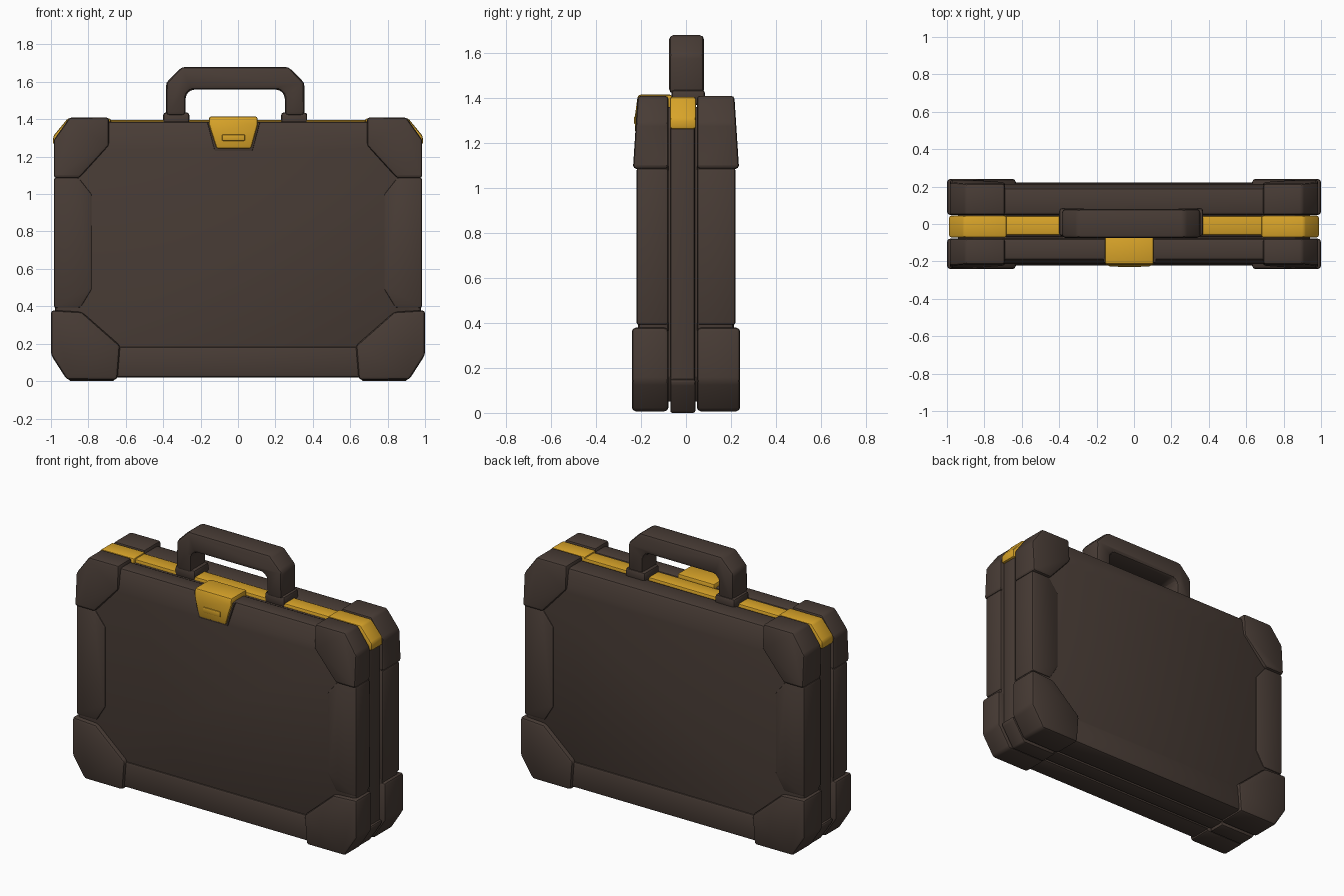
import bpy, bmesh, math

if "Cube" in bpy.data.objects:
    bpy.data.objects.remove(bpy.data.objects["Cube"])


def material(name, rgb):
    m = bpy.data.materials.new(name)
    m.diffuse_color = (*rgb, 1)
    m.use_nodes = True
    m.node_tree.nodes["Principled BSDF"].inputs["Base Color"].default_value = m.diffuse_color
    return m


BROWN = material("dark brown", (0.065, 0.045, 0.036))
YELLOW = material("golden yellow", (0.69, 0.37, 0.022))


def prism(name, pts, y_in, y_out, mat, bevel=0.012, bend_z=None, bend=0.0, segs=2):
    """Extrude an (x, z) outline along y; above bend_z the outer face leans in."""
    bm = bmesh.new()
    a = [bm.verts.new((x, y_in, z)) for x, z in pts]
    b = [bm.verts.new((x, y_out, z)) for x, z in pts]
    n = len(pts)
    bm.faces.new(a)
    bm.faces.new(b[::-1])
    for i in range(n):
        j = (i + 1) % n
        bm.faces.new((a[i], b[i], b[j], a[j]))
    if bend_z is not None:
        bmesh.ops.bisect_plane(bm, geom=bm.verts[:] + bm.edges[:] + bm.faces[:],
                               plane_co=(0, 0, bend_z), plane_no=(0, 0, 1))
        top = max(z for x, z in pts)
        sign = 1 if y_out > y_in else -1
        for v in bm.verts:
            if abs(v.co.y - y_out) < 1e-4 and v.co.z > bend_z:
                v.co.y -= sign * bend * (v.co.z - bend_z) / (top - bend_z)
    bmesh.ops.recalc_face_normals(bm, faces=bm.faces[:])
    me = bpy.data.meshes.new(name)
    bm.to_mesh(me)
    bm.free()
    me.materials.append(mat)
    ob = bpy.data.objects.new(name, me)
    bpy.context.collection.objects.link(ob)
    mod = ob.modifiers.new("bevel", 'BEVEL')
    mod.width = bevel
    mod.segments = segs
    mod.limit_method = 'ANGLE'
    mod.angle_limit = math.radians(25)
    return ob


def flip(pts, s):
    return [(s * x, z) for x, z in pts]


def symmetric(half):
    """Complete an outline given by its right half."""
    return half + [(-x, z) for x, z in half[::-1]]


# Outlines of the right half
shell = symmetric([(0.89, 0.025), (0.98, 0.15), (0.975, 1.29), (0.89, 1.388)])
top_corner = [(0.985, 1.085), (0.985, 1.29), (0.90, 1.41), (0.69, 1.41), (0.69, 1.26), (0.85, 1.085)]
low_corner = [(1.0, 0.38), (1.0, 0.14), (0.915, 0.007), (0.645, 0.007), (0.63, 0.19), (0.835, 0.37)]
side_pad = [(0.985, 0.39), (0.84, 0.39), (0.78, 0.49), (0.78, 1.0), (0.85, 1.09), (0.985, 1.09)]
base_pad = symmetric([(0.68, 0.02), (0.68, 0.185)])

# Front and back half shells with pads and corner guards
for label, y0, s in (("front", -0.078, -1), ("back", 0.048, 1)):
    prism(label + "_shell", shell, y0, s * 0.213, BROWN, 0.018, 1.24, 0.022)
    prism(label + "_base_pad", base_pad, y0, s * 0.222, BROWN, 0.015)
    for side, m in (("left", -1), ("right", 1)):
        tag = label + "_" + side
        prism(tag + "_side_pad", flip(side_pad, m), y0, s * 0.221, BROWN, 0.015)
        prism(tag + "_top_corner", flip(top_corner, m), y0, s * 0.235, BROWN, 0.018, 1.10, 0.02)
        prism(tag + "_bottom_corner", flip(low_corner, m), y0, s * 0.241, BROWN, 0.018)

# Inner core and central seam band
core = symmetric([(0.86, 0.05), (0.94, 0.16), (0.94, 1.27), (0.86, 1.36)])
prism("inner_core", core, -0.10, 0.08, BROWN, 0.005)
band = symmetric([(0.89, 0.02), (0.972, 0.14), (0.972, 1.28), (0.89, 1.375)])
prism("seam_band", band, -0.07, 0.04, BROWN, 0.012)

# Golden top trim and dark lower guards on the seam
prism("top_trim", symmetric([(0.70, 1.33), (0.70, 1.396)]), -0.058, 0.042, YELLOW, 0.01)
trim = [(0.68, 1.405), (0.91, 1.405), (0.988, 1.31), (0.988, 1.262), (0.92, 1.262), (0.68, 1.35)]
guard = [(0.66, 0.0), (0.90, 0.0), (0.985, 0.13), (0.985, 0.15), (0.92, 0.15), (0.66, 0.07)]
for side, m in (("left", -1), ("right", 1)):
    prism(side + "_corner_trim", flip(trim, m), -0.072, 0.045, YELLOW, 0.012)
    prism(side + "_seam_guard", flip(guard, m), -0.07, 0.042, BROWN, 0.012)

# Latch with a raised finger tab and dark surround
latch = [(-0.155, 1.415), (0.105, 1.415), (0.105, 1.37), (0.07, 1.243), (-0.115, 1.243), (-0.155, 1.37)]
prism("latch", latch, -0.06, -0.226, YELLOW, 0.012, 1.33, 0.012)
surround = [(-0.165, 1.385), (0.118, 1.385), (0.078, 1.233), (-0.125, 1.233)]
prism("latch_surround", surround, -0.10, -0.216, BROWN, 0.004, 1.29, 0.01)
tab = [(-0.085, 1.318), (0.037, 1.318), (0.037, 1.285), (-0.085, 1.285)]
prism("latch_tab", tab, -0.20, -0.231, YELLOW, 0.004)

# Handle and its two feet
cx = -0.015
outer = [(0.37, 1.42), (0.37, 1.595), (0.285, 1.68)]
inner = [(0.265, 1.42), (0.265, 1.53), (0.238, 1.558)]
arch = outer + [(-x, z) for x, z in outer[::-1]] + \
    [(-x, z) for x, z in inner] + inner[::-1]
prism("handle", [(x + cx, z) for x, z in arch], -0.075, 0.08, BROWN, 0.024)
for side, m in (("left", -1), ("right", 1)):
    foot = [(cx + m * x, z) for x, z in ((0.245, 1.37), (0.385, 1.37), (0.385, 1.437), (0.245, 1.437))]
    prism(side + "_handle_foot", foot, -0.065, 0.085, BROWN, 0.016)

# Apply bevels and smooth the rounded edges
bpy.ops.object.select_all(action='SELECT')
bpy.context.view_layer.objects.active = bpy.data.objects["handle"]
bpy.ops.object.convert(target='MESH')
bpy.ops.object.shade_smooth_by_angle(angle=math.radians(32))
